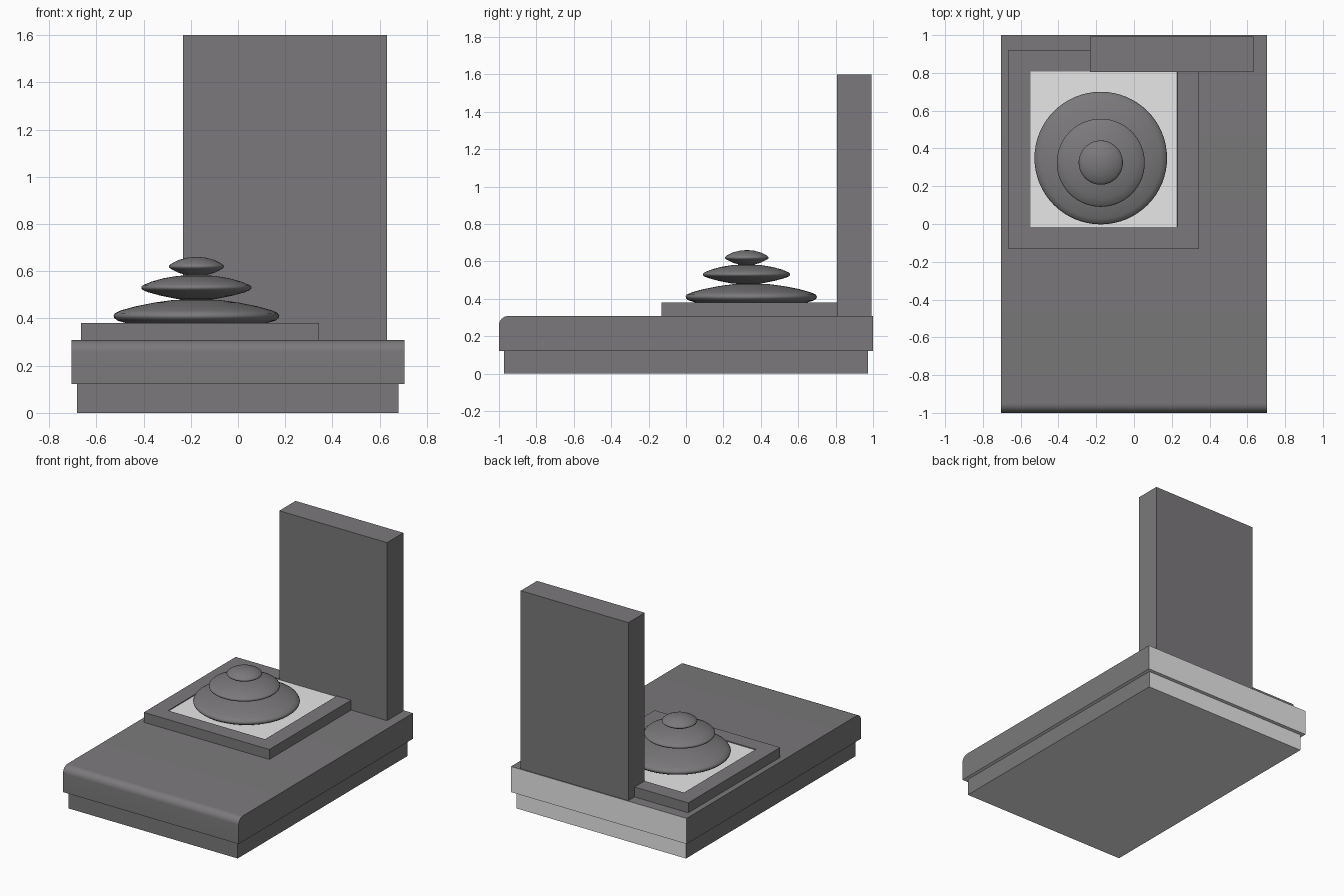
import bpy, bmesh, math

if "Cube" in bpy.data.objects:
    bpy.data.objects.remove(bpy.data.objects["Cube"])


def material(name, rgb):
    m = bpy.data.materials.new(name)
    m.diffuse_color = (*rgb, 1)
    m.use_nodes = True
    m.node_tree.nodes["Principled BSDF"].inputs["Base Color"].default_value = m.diffuse_color
    return m


DARK = material("dark_granite", (0.198, 0.191, 0.198))
LIGHT = material("light_stone", (0.8, 0.8, 0.8))


def finish(name, bm):
    bmesh.ops.recalc_face_normals(bm, faces=bm.faces)
    mesh = bpy.data.meshes.new(name)
    bm.to_mesh(mesh)
    bm.free()
    mesh.materials.append(DARK)
    mesh.materials.append(LIGHT)
    ob = bpy.data.objects.new(name, mesh)
    bpy.context.collection.objects.link(ob)
    return ob


def box(x0, x1, y0, y1, z0, z1):
    bm = bmesh.new()
    bmesh.ops.create_cube(bm, size=1)
    for v in bm.verts:
        v.co = (x0 + (v.co.x + .5) * (x1 - x0),
                y0 + (v.co.y + .5) * (y1 - y0),
                z0 + (v.co.z + .5) * (z1 - z0))
    bm.normal_update()
    return bm


# unpolished stone on the back and underside
def lighten_back_and_bottom(bm):
    bm.normal_update()
    for f in bm.faces:
        if f.normal.y > 0.9 or f.normal.z < -0.9:
            f.material_index = 1


def smooth(ob, degrees):
    bpy.ops.object.select_all(action='DESELECT')
    ob.select_set(True)
    bpy.context.view_layer.objects.active = ob
    bpy.ops.object.shade_smooth_by_angle(angle=math.radians(degrees))


# plinth
bm = box(-.681, .679, -.973, .973, 0, .122)
lighten_back_and_bottom(bm)
finish("plinth", bm)

# cover slab, rounded along its front top edge
bm = box(-.705, .705, -1, 1, .122, .308)
edge = [e for e in bm.edges if all(v.co.y < -.9 and v.co.z > .3 for v in e.verts)]
bmesh.ops.bevel(bm, geom=edge, offset=.05, segments=8, profile=.5, affect='EDGES')
lighten_back_and_bottom(bm)
smooth(finish("cover_slab", bm), 35)

# upright stone
finish("upright_stone", box(-.233, .632, .806, .993, .308, 1.6))

# square tray with shallow pale recess
bm = box(-.664, .344, -.132, .922, .308, .38)
floor = next(f for f in bm.faces if f.normal.z > .9)
bmesh.ops.inset_region(bm, faces=[floor], thickness=.115, use_even_offset=True)
bmesh.ops.inset_region(bm, faces=[floor], thickness=.0005, use_even_offset=True)
for v in floor.verts:
    v.co.z -= .006
floor.material_index = 1
finish("tray", bm)


# stacked lens-shaped pebbles, turned from half profiles
def pebble(name, cy, profile, cx=-.176):
    bm = bmesh.new()
    verts = [bm.verts.new((r, 0, z)) for r, z in profile]
    edges = [bm.edges.new(p) for p in zip(verts, verts[1:])]
    bmesh.ops.spin(bm, geom=verts + edges, cent=(0, 0, 0), axis=(0, 0, 1),
                   angle=math.tau, steps=64)
    bmesh.ops.remove_doubles(bm, verts=bm.verts, dist=1e-5)
    for v in bm.verts:
        v.co.x += cx
        v.co.y += cy
    smooth(finish(name, bm), 80)


pebble("large_pebble", .349, [(0, .368), (.22, .372), (.30, .381), (.335, .391), (.348, .402),
                              (.351, .411), (.345, .422), (.32, .434), (.26, .451),
                              (.18, .467), (.1, .478), (0, .483)])
pebble("middle_pebble", .324, [(0, .477), (.08, .482), (.15, .496), (.205, .511), (.226, .52),
                               (.233, .527), (.233, .534), (.226, .541), (.19, .556),
                               (.14, .57), (.08, .58), (0, .585)])
pebble("small_pebble", .325, [(0, .58), (.04, .583), (.075, .593), (.103, .607), (.114, .614),
                              (.117, .62), (.114, .626), (.103, .634), (.075, .648),
                              (.04, .657), (0, .661)])
